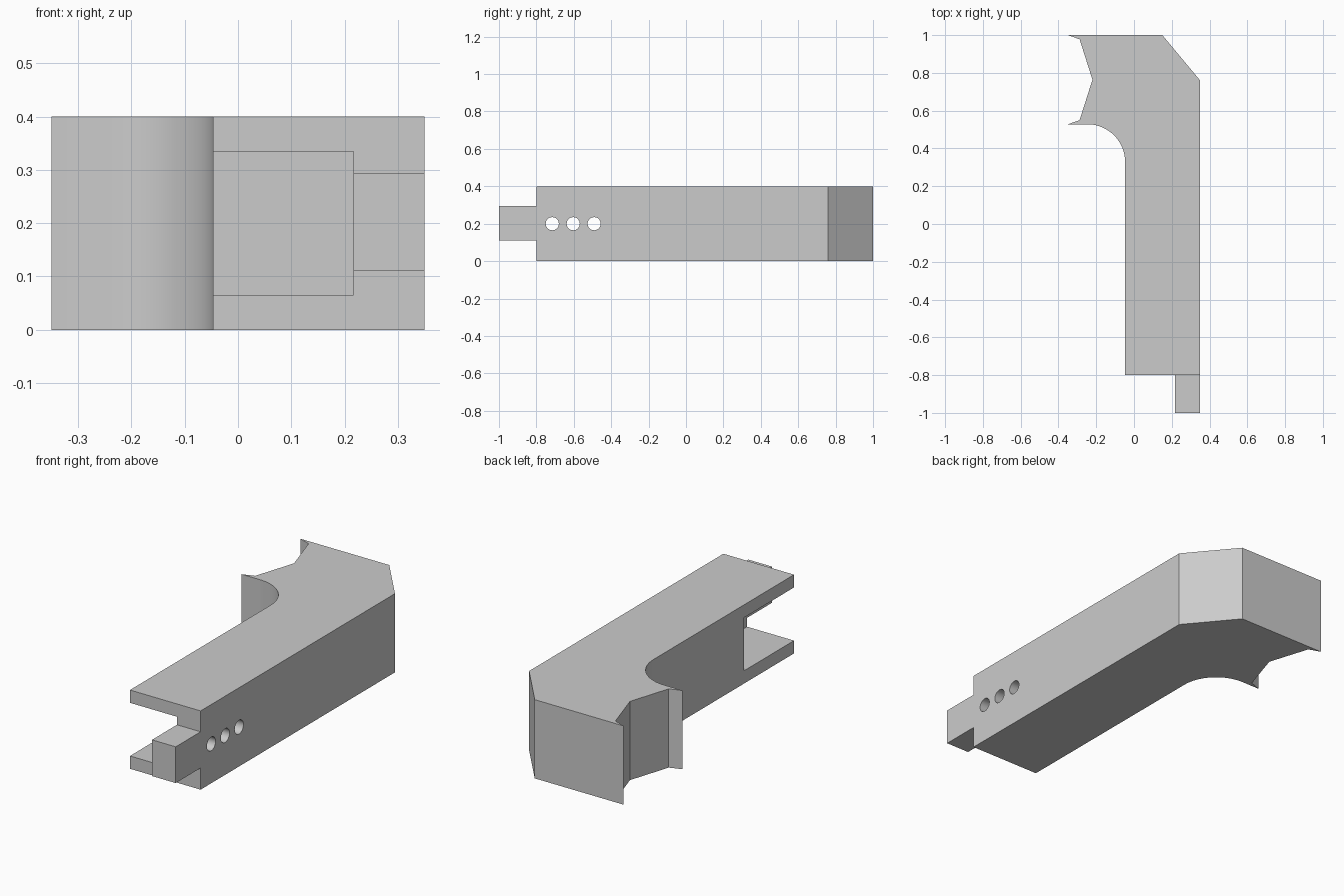
import bpy
import bmesh
from math import sin, cos, pi, radians
from mathutils import Matrix

old = bpy.data.objects.get("Cube")
if old:
    bpy.data.objects.remove(old, do_unlink=True)

HEIGHT = 0.4
RIGHT, INNER = 0.35, -0.047
FRONT, BACK = -0.8, 1.0
WEB = 0.217

grey = bpy.data.materials.new("plain grey")
grey.use_nodes = True
colour = (0.6, 0.6, 0.6, 1)
grey.diffuse_color = colour
grey.node_tree.nodes["Principled BSDF"].inputs["Base Color"].default_value = colour


def add_object(name, bm):
    bmesh.ops.recalc_face_normals(bm, faces=bm.faces)
    mesh = bpy.data.meshes.new(name)
    bm.to_mesh(mesh)
    bm.free()
    mesh.materials.append(grey)
    obj = bpy.data.objects.new(name, mesh)
    bpy.context.collection.objects.link(obj)
    return obj


def prism(name, outline, z0, z1):
    bm = bmesh.new()
    base = bm.faces.new([bm.verts.new((x, y, z0)) for x, y in outline])
    top = bmesh.ops.extrude_face_region(bm, geom=[base])["geom"]
    verts = [v for v in top if isinstance(v, bmesh.types.BMVert)]
    bmesh.ops.translate(bm, verts=verts, vec=(0, 0, z1 - z0))
    return add_object(name, bm)


def box(name, x0, x1, y0, y1, z0, z1):
    return prism(name, [(x0, y0), (x1, y0), (x1, y1), (x0, y1)], z0, z1)


def apply_boolean(target, other, operation):
    mod = target.modifiers.new(other.name, "BOOLEAN")
    mod.operation, mod.solver, mod.object = operation, "EXACT", other
    bpy.context.view_layer.objects.active = target
    bpy.ops.object.modifier_apply(modifier=mod.name)
    bpy.data.objects.remove(other, do_unlink=True)


# Long arm with a chamfered heel, notched jaw and rounded inner corner
radius, jaw_y = 0.2, 0.528
steps = 20
fillet = [(INNER - radius + radius * cos(a), jaw_y - radius + radius * sin(a))
          for a in (pi / 2 * i / steps for i in range(steps + 1))]
jaw = [(-0.35, jaw_y), (-0.288, 0.55), (-0.22, 0.764), (-0.288, 0.978), (-0.35, BACK)]
heel = [(0.15, BACK), (RIGHT, 0.76), (RIGHT, FRONT), (INNER, FRONT)]
arm = prism("arm", heel + fillet + jaw, 0, HEIGHT)

# Open pocket at the front end
apply_boolean(arm, box("pocket_cutter", -0.2, WEB, -0.9, -0.4, 0.065, 0.335), "DIFFERENCE")

# Tongue continuing the side wall
apply_boolean(arm, box("tongue", WEB, RIGHT, -1, FRONT + 0.02, 0.11, 0.294), "UNION")

# Row of pin holes through the side wall
for y in (-0.715, -0.603, -0.491):
    bm = bmesh.new()
    bmesh.ops.create_cone(bm, cap_ends=True, segments=32, radius1=0.035, radius2=0.035,
                          depth=0.3, matrix=Matrix.Translation((0.28, y, 0.2))
                          @ Matrix.Rotation(pi / 2, 4, "Y"))
    apply_boolean(arm, add_object("hole_cutter", bm), "DIFFERENCE")

# Smooth the fillet and the holes, keep all other edges sharp
bpy.ops.object.select_all(action="DESELECT")
arm.select_set(True)
bpy.context.view_layer.objects.active = arm
bpy.ops.object.shade_smooth_by_angle(angle=radians(15))
